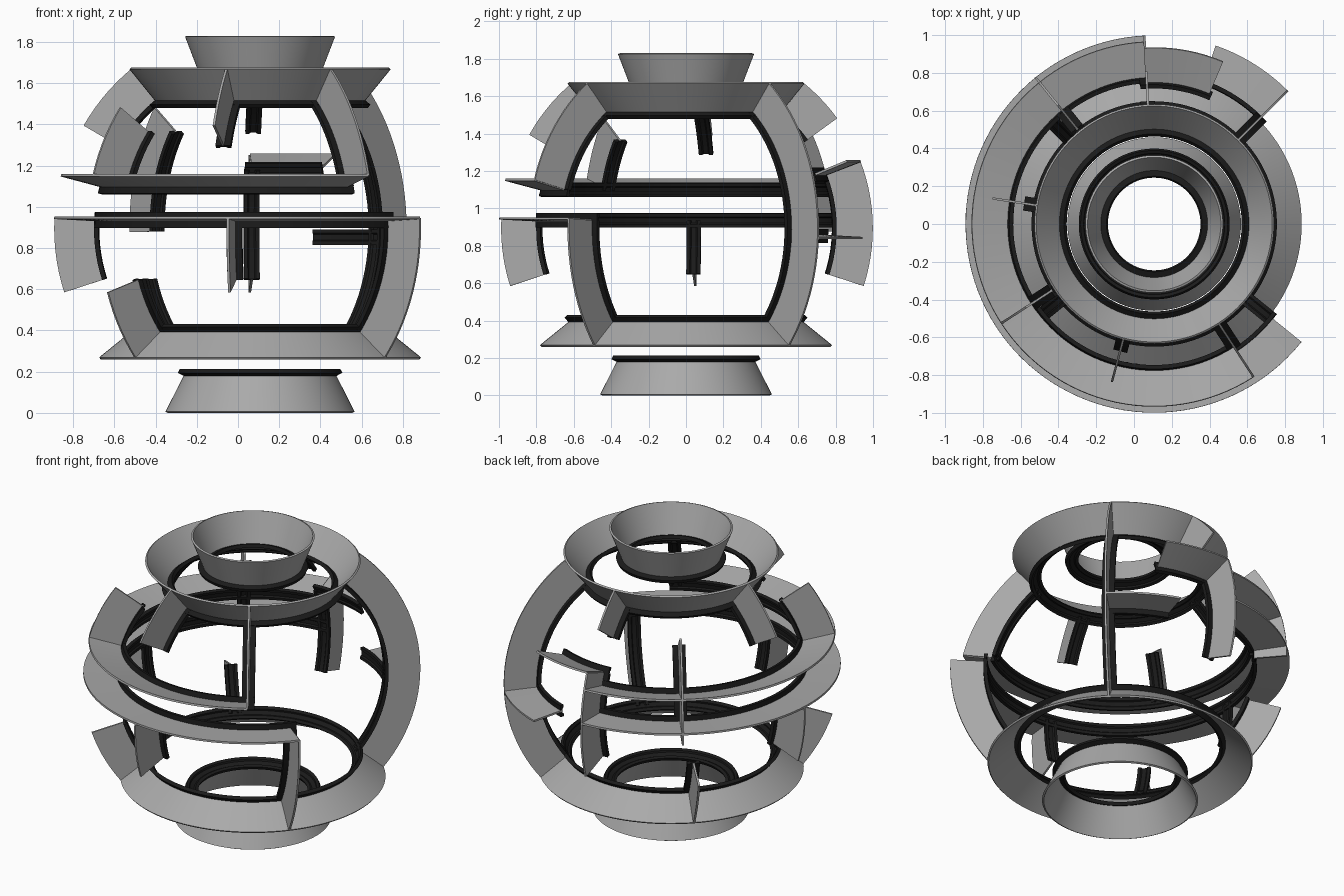
import bpy, bmesh
from math import sin, cos, radians, ceil
from mathutils import Vector

if "Cube" in bpy.data.objects:
    bpy.data.objects.remove(bpy.data.objects["Cube"])

CENTRE = Vector((0.107, 0, 0.894))

# Cross-sections as (distance from sphere centre, sideways offset)
FIN = [(0.796, -0.006), (1.0, -0.006), (1.0, 0.006), (0.796, 0.006)]
RAIL = [(0.783, -0.038), (0.805, -0.038), (0.805, 0.038), (0.783, 0.038),
        (0.783, 0.020), (0.792, 0.013), (0.792, -0.013), (0.783, -0.020)]


def material(name, v):
    m = bpy.data.materials.new(name)
    m.diffuse_color = (v, v, v, 1)
    m.use_nodes = True
    m.node_tree.nodes["Principled BSDF"].inputs["Base Color"].default_value = m.diffuse_color
    return m


grey = material("mid_grey_fin", 0.40)
dark = material("dark_rail", 0.011)


def ring_point(lat, az, r, w):
    a, b = radians(lat), radians(az)
    h = r * cos(a) - w * sin(a)
    return CENTRE + Vector((h * cos(b), h * sin(b), r * sin(a) + w * cos(a)))


def rib_point(az, lat, r, w):
    a, b = radians(lat), radians(az)
    return CENTRE + Vector((r * cos(a) * cos(b) - w * sin(b),
                            r * cos(a) * sin(b) + w * cos(b), r * sin(a)))


def sweep(name, point, fixed, start, end, profile, mat):
    """Sweep a profile around the sphere from start to end degrees."""
    closed = end - start >= 360
    n = max(2, ceil((end - start) / 3))
    bm = bmesh.new()
    rows = []
    for i in range(n if closed else n + 1):
        t = start + (end - start) * i / n
        rows.append([bm.verts.new(point(fixed, t, r, w)) for r, w in profile])
    k = len(profile)
    for i in range(n):
        p, q = rows[i], rows[(i + 1) % len(rows)]
        for j in range(k):
            m = (j + 1) % k
            bm.faces.new((p[j], p[m], q[m], q[j]))
    if not closed:
        bm.faces.new(rows[0])
        bm.faces.new(rows[-1][::-1])
    bmesh.ops.recalc_face_normals(bm, faces=bm.faces)
    me = bpy.data.meshes.new(name)
    bm.to_mesh(me)
    bm.free()
    ob = bpy.data.objects.new(name, me)
    bpy.context.collection.objects.link(ob)
    me.materials.append(mat)
    bpy.ops.object.select_all(action='DESELECT')
    ob.select_set(True)
    bpy.context.view_layer.objects.active = ob
    bpy.ops.object.shade_smooth_by_angle(angle=radians(20))


def track(name, point, fixed, start, end, lead=0, tail=0):
    """Outer fin plus inner grooved rail; lead/tail lengthen the rail at corners."""
    sweep(name + "_fin", point, fixed, start, end, FIN, grey)
    sweep(name + "_rail", point, fixed, start - lead, end + tail, RAIL, dark)


C = 2.7  # rail corner overlap in degrees

# Full horizontal rings
for name, lat in (("base_ring", -63), ("lower_ring", -39),
                  ("upper_ring", 51), ("top_ring", 69)):
    track(name, ring_point, lat, 0, 360)

# Partial horizontal rings: latitude, start and end azimuth, rail overlaps
for name, lat, a, b, lead, tail in (
        ("middle_arc", 3, 93, 321, C, C),
        ("high_middle_arc", 15, 93, 303, C, C),
        ("short_upper_arc", 21, 67, 93, 1, C),
        ("short_lower_arc", -3, 45, 71, C, 0)):
    track(name, ring_point, lat, a, b, lead, tail)

# Vertical ribs: azimuth, start and end latitude
for name, az, a, b in (
        ("long_rib", 45, -39, 51),
        ("front_upper_rib", 303, 15, 51),
        ("front_lower_rib", 321, -39, 3),
        ("back_rib", 93, -18, 21),
        ("back_left_rib", 129, -1, 36),
        ("left_rising_stub", 213, 15, 36),
        ("back_hanging_stub", 93, 36, 51),
        ("left_hanging_stub", 171, 30, 51),
        ("front_hanging_stub", 255, 30, 51),
        ("left_middle_stub", 177, -18, 3),
        ("front_middle_stub", 261, -18, 3),
        ("back_lower_stub", 135, -39, -18),
        ("left_lower_stub", 219, -39, -18)):
    track(name, rib_point, az, a, b)
